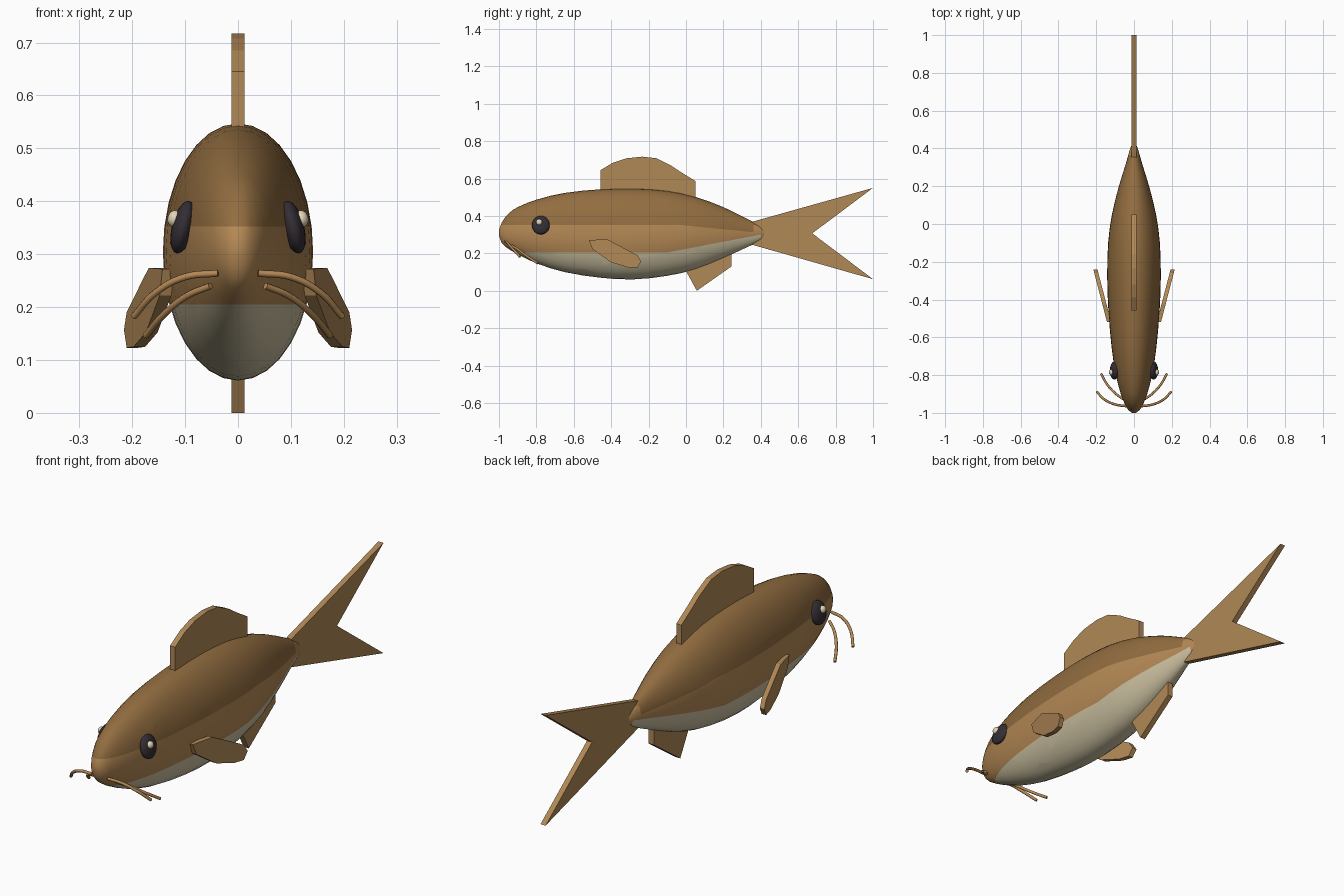
import bpy, bmesh, math
from mathutils import Vector

if "Cube" in bpy.data.objects:
    bpy.data.objects.remove(bpy.data.objects["Cube"])


def material(name, rgb):
    m = bpy.data.materials.new(name)
    lin = [((c / 255 + 0.055) / 1.055) ** 2.4 for c in rgb]
    m.diffuse_color = (*lin, 1)
    m.use_nodes = True
    m.node_tree.nodes["Principled BSDF"].inputs["Base Color"].default_value = m.diffuse_color
    return m


BACK = material("dark brown back", (146, 109, 64))
SIDE = material("tan brown side", (181, 137, 85))
BELLY = material("cream belly", (203, 192, 160))
FIN = material("tan fin", (176, 136, 86))
EYE = material("dark eye", (52, 46, 52))
GLINT = material("pale eye glint", (226, 214, 184))


def make(name, bm, mats, smooth=False):
    bmesh.ops.recalc_face_normals(bm, faces=bm.faces)
    for f in bm.faces:
        f.smooth = smooth
    me = bpy.data.meshes.new(name)
    bm.to_mesh(me)
    bm.free()
    for m in mats:
        me.materials.append(m)
    ob = bpy.data.objects.new(name, me)
    bpy.context.collection.objects.link(ob)
    return ob


# Body: elliptical rings (y, top z, bottom z, half width), smoothed lengthwise
rings = [Vector(r) for r in (
    (-1.0, .325, .295, .010), (-.985, .365, .255, .030), (-.95, .412, .225, .050),
    (-.90, .447, .195, .070), (-.80, .487, .147, .096), (-.65, .523, .100, .119),
    (-.45, .543, .069, .136), (-.28, .547, .061, .142), (-.10, .535, .080, .137),
    (.05, .502, .115, .117), (.20, .447, .175, .080), (.32, .388, .230, .043),
    (.40, .345, .268, .020), (.43, .315, .295, .007))]
fine = []
for i in range(len(rings) - 1):
    a, b = rings[max(i - 1, 0)], rings[i]
    c, d = rings[i + 1], rings[min(i + 2, len(rings) - 1)]
    # tangents scaled by ring spacing
    h = c[0] - b[0]
    tb, tc = (c - a) * (h / (c[0] - a[0])), (d - b) * (h / (d[0] - b[0]))
    for t in (0, .5):
        fine.append(b * (2*t**3 - 3*t*t + 1) + tb * (t**3 - 2*t*t + t)
                    + c * (3*t*t - 2*t**3) + tc * (t**3 - t*t))
fine.append(rings[-1])

bm = bmesh.new()
N = 32
loops = []
for y, zt, zb, w in fine:
    loops.append([bm.verts.new((w * math.cos(2 * math.pi * k / N), y,
                                (zt + zb) / 2 + (zt - zb) / 2 * math.sin(2 * math.pi * k / N)))
                  for k in range(N)])
for p, q in zip(loops, loops[1:]):
    for k in range(N):
        bm.faces.new((p[k], p[(k + 1) % N], q[(k + 1) % N], q[k]))
bm.faces.new(loops[0])
bm.faces.new(loops[-1])


# Colour borders: level along the head and flank, sloping toward the tail
def back_line(y):
    return min(.352, .349 - .1 * y)


def belly_line(y):
    return max(.205, .205 + .19 * (y + .1))


for co, no in (((0, 0, .352), (0, 0, 1)), ((0, 0, .349), (0, .1, 1)),
               ((0, 0, .205), (0, 0, 1)), ((0, -.1, .205), (0, -.19, 1))):
    bmesh.ops.bisect_plane(bm, geom=bm.verts[:] + bm.edges[:] + bm.faces[:],
                           plane_co=co, plane_no=no, dist=1e-5)
for f in bm.faces:
    c = f.calc_center_median()
    if c.z > back_line(c.y) and c.y < .37:
        f.material_index = 0
    elif c.z < belly_line(c.y) and c.y < .39:
        f.material_index = 2
    else:
        f.material_index = 1
make("body", bm, [BACK, SIDE, BELLY], True)


# Flat fins: side outline (y, z) given thickness around a surface x(y)
def fin(name, outline, half=.0125, x_of=lambda y: 0, side=1):
    bm = bmesh.new()
    l, r = [[bm.verts.new((side * (x_of(y) + s * half), y, z)) for y, z in outline]
            for s in (-1, 1)]
    bm.faces.new(l)
    bm.faces.new(r)
    n = len(outline)
    for k in range(n):
        bm.faces.new((l[k], l[(k + 1) % n], r[(k + 1) % n], r[k]))
    return make(name, bm, [FIN])


fin("dorsal_fin", [(-.457, .48), (-.457, .645), (-.39, .685), (-.32, .708), (-.235, .717),
                   (-.16, .709), (-.08, .67), (-.02, .63), (.05, .587), (.05, .44)])
fin("tail_fin", [(.34, .25), (.34, .365), (1, .55), (.675, .307), (1, .062)])
fin("anal_fin", [(0, .16), (0, .105), (.058, 0), (.243, .13), (.243, .24), (.1, .24)])
pectoral = [(-.52, .272), (-.42, .274), (-.36, .243), (-.26, .19), (-.24, .157),
            (-.26, .123), (-.31, .125), (-.40, .152), (-.50, .222)]


# Eye parts: squashed spheres
def ball(name, center, radii, mat):
    bm = bmesh.new()
    bmesh.ops.create_uvsphere(bm, u_segments=20, v_segments=12, radius=1)
    bmesh.ops.scale(bm, vec=radii, verts=bm.verts)
    tilt = math.radians(-14) * (1 if center[0] > 0 else -1)
    for v in bm.verts:
        x, z = v.co.x, v.co.z
        v.co.x = x * math.cos(tilt) + z * math.sin(tilt)
        v.co.z = z * math.cos(tilt) - x * math.sin(tilt)
    bmesh.ops.translate(bm, vec=center, verts=bm.verts)
    make(name, bm, [mat], True)


# Barbels: thin round tubes along a smooth path
def barbel(name, points):
    cu = bpy.data.curves.new(name, "CURVE")
    cu.dimensions = "3D"
    cu.bevel_depth = .0065
    cu.bevel_resolution = 2
    cu.resolution_u = 6
    cu.use_fill_caps = True
    sp = cu.splines.new("BEZIER")
    sp.bezier_points.add(len(points) - 1)
    for bp, p in zip(sp.bezier_points, points):
        bp.co = p
        bp.handle_left_type = bp.handle_right_type = "AUTO"
    cu.materials.append(SIDE)
    bpy.context.collection.objects.link(bpy.data.objects.new(name, cu))


for s, tag in ((1, "right"), (-1, "left")):
    fin("pectoral_fin_" + tag, pectoral, .011, lambda y: .150 + .26 * (y + .45), s)
    ball("eye_" + tag, (s * .104, -.776, .351), (.021, .048, .051), EYE)
    ball("eye_glint_" + tag, (s * .120, -.785, .367), (.013, .016, .016), GLINT)
    barbel("upper_barbel_" + tag, [(s * .038, -.965, .264), (s * .10, -.955, .257),
                                   (s * .155, -.93, .228), (s * .197, -.888, .182)])
    barbel("lower_barbel_" + tag, [(s * .052, -.93, .240), (s * .095, -.90, .222),
                                   (s * .14, -.852, .186), (s * .174, -.793, .146)])
